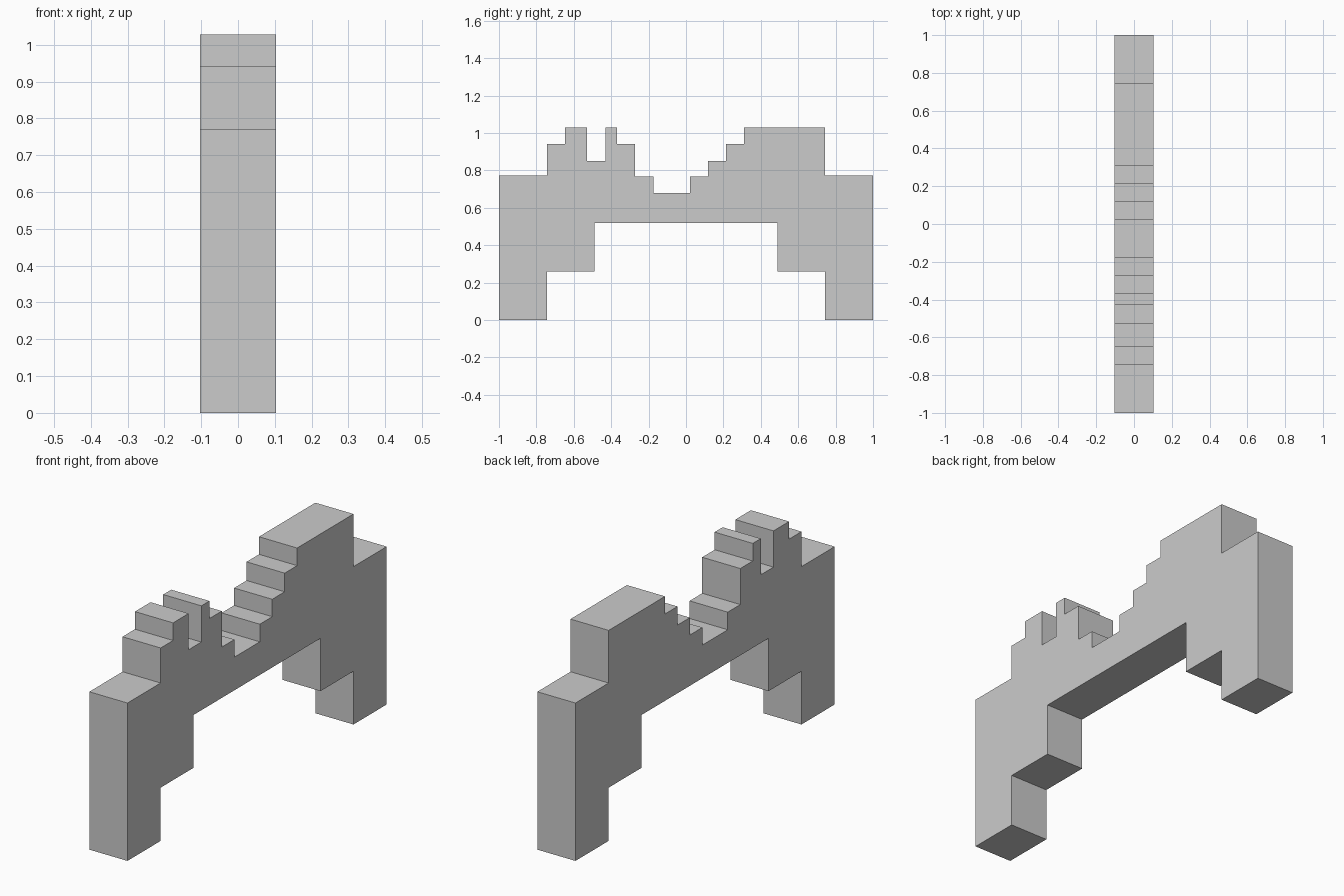
import bpy
import bmesh

if "Cube" in bpy.data.objects:
    bpy.data.objects.remove(bpy.data.objects["Cube"])

HALF_WIDTH = 0.103

# Stepped top edge, front to back: (y where the tread ends, tread height)
TOP_STEPS = [
    (-0.744, 0.771), (-0.648, 0.942), (-0.528, 1.028),   # front pier and tower
    (-0.43, 0.851), (-0.368, 1.028), (-0.272, 0.942),    # notch and thin prong
    (-0.175, 0.766), (0.021, 0.68),                      # steps down to the dip
    (0.117, 0.766), (0.213, 0.851), (0.309, 0.942),      # steps up
    (0.744, 1.028), (1.0, 0.771),                        # rear tower and pier
]
# Half of the stepped opening beneath, mirrored for the other leg
ARCH_HALF = [(1.0, 0.0), (0.744, 0.0), (0.744, 0.26), (0.49, 0.26), (0.49, 0.518)]


def step_outline(steps, y_start):
    points = []
    for y_end, z in steps:
        points += [(y_start, z), (y_end, z)]
        y_start = y_end
    return points


def extrude_profile(name, points, half_width):
    bm = bmesh.new()
    face = bm.faces.new([bm.verts.new((-half_width, y, z)) for y, z in points])
    result = bmesh.ops.extrude_face_region(bm, geom=[face], use_keep_orig=True)
    moved = [g for g in result["geom"] if isinstance(g, bmesh.types.BMVert)]
    bmesh.ops.translate(bm, verts=moved, vec=(2 * half_width, 0, 0))
    bmesh.ops.recalc_face_normals(bm, faces=bm.faces[:])
    mesh = bpy.data.meshes.new(name)
    bm.to_mesh(mesh)
    bm.free()
    obj = bpy.data.objects.new(name, mesh)
    bpy.context.collection.objects.link(obj)
    return obj


# Ruined wall: stepped top, then the mirrored arch underneath
arch = ARCH_HALF + [(-y, z) for y, z in reversed(ARCH_HALF)]
extrude_profile("ruined_arch_wall", step_outline(TOP_STEPS, -1.0) + arch, HALF_WIDTH)
